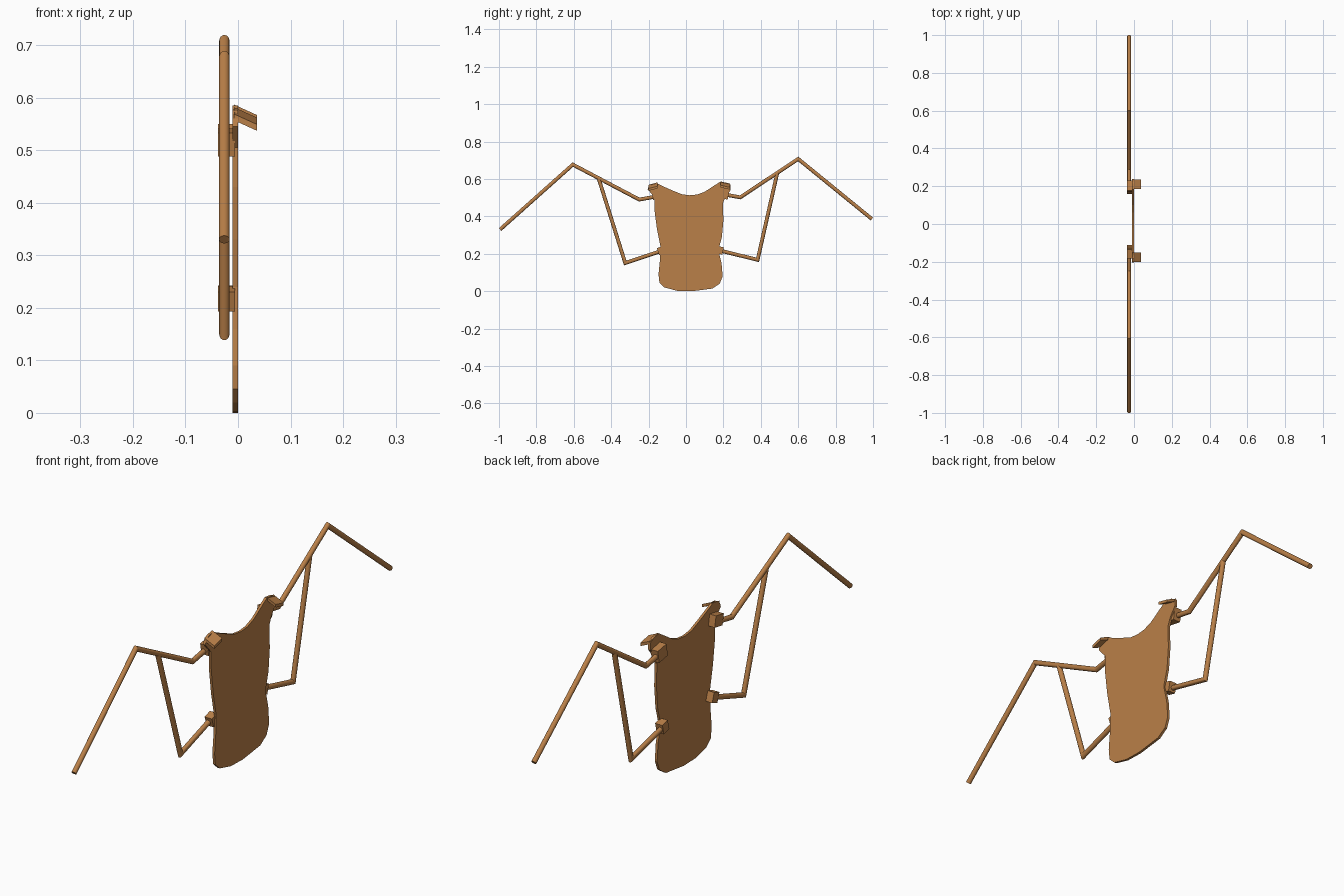
import bpy, bmesh, math
from mathutils import Vector

cube = bpy.data.objects.get("Cube")
if cube:
    bpy.data.objects.remove(cube, do_unlink=True)

# One warm wood colour for the whole frame
wood = bpy.data.materials.new("warm_wood")
wood.use_nodes = True
COLOUR = (0.49, 0.215, 0.065, 1)
wood.diffuse_color = COLOUR
wood.node_tree.nodes["Principled BSDF"].inputs["Base Color"].default_value = COLOUR

ROD_X, ROD_R, SIDES = -0.026, 0.01, 16


def finish(name, bm, smooth=False):
    bmesh.ops.recalc_face_normals(bm, faces=bm.faces)
    mesh = bpy.data.meshes.new(name)
    bm.to_mesh(mesh)
    bm.free()
    mesh.materials.append(wood)
    obj = bpy.data.objects.new(name, mesh)
    bpy.context.collection.objects.link(obj)
    if smooth:
        bpy.ops.object.select_all(action='DESELECT')
        obj.select_set(True)
        bpy.context.view_layer.objects.active = obj
        bpy.ops.object.shade_smooth_by_angle(angle=math.radians(30))
    return obj


def prism(name, outline, x0, x1, drop=0):
    """Extrude a (y, z) outline along x, optionally sinking as it goes."""
    bm = bmesh.new()
    face = bm.faces.new([bm.verts.new((x0, y, z)) for y, z in outline])
    out = bmesh.ops.extrude_face_region(bm, geom=[face])
    moved = [v for v in out["geom"] if isinstance(v, bmesh.types.BMVert)]
    bmesh.ops.translate(bm, verts=moved, vec=(x1 - x0, 0, -drop))
    return finish(name, bm)


def rod(name, path):
    """Round rod with mitred corners along (y, z) points."""
    pts = [Vector((ROD_X, y, z)) for y, z in path]
    bm = bmesh.new()
    rings = []
    for i, p in enumerate(pts):
        a = (p - pts[i - 1]).normalized() if i else None
        b = (pts[i + 1] - p).normalized() if i + 1 < len(pts) else None
        a, b = a or b, b or a
        t = (a + b).normalized()
        side = Vector((0, -t.z, t.y)) / t.dot(a)
        ring = []
        for k in range(SIDES):
            ang = math.tau * k / SIDES
            offset = Vector((math.cos(ang), 0, 0)) + side * math.sin(ang)
            ring.append(bm.verts.new(p + offset * ROD_R))
        rings.append(ring)
    for r, s in zip(rings, rings[1:]):
        for k in range(SIDES):
            n = (k + 1) % SIDES
            bm.faces.new((r[k], r[n], s[n], s[k]))
    bm.faces.new(rings[0])
    bm.faces.new(rings[-1])
    return finish(name, bm, True)


def block(name, y, z, w, h, tilt):
    """Mounting block behind the panel, turned to follow its rod."""
    c, s = math.cos(tilt), math.sin(tilt)
    corners = [(-w, -h), (w, -h), (w, h), (-w, h)]
    prism(name, [(y + (u * c - v * s) / 2, z + (u * s + v * c) / 2)
                 for u, v in corners], -0.038, -0.006)


# Body panel
prism("body_panel", [
    (0.02, 0.513), (-0.02, 0.518), (-0.075, 0.54), (-0.12, 0.56),
    (-0.155, 0.577), (-0.18, 0.575), (-0.2, 0.56), (-0.205, 0.545),
    (-0.17, 0.505), (-0.168, 0.43), (-0.155, 0.33), (-0.137, 0.24),
    (-0.14, 0.16), (-0.147, 0.09), (-0.142, 0.045), (-0.115, 0.02),
    (-0.045, 0.002), (0.03, 0), (0.14, 0.014), (0.18, 0.04),
    (0.196, 0.08), (0.19, 0.15), (0.173, 0.22), (0.192, 0.29),
    (0.2, 0.38), (0.197, 0.47), (0.212, 0.505), (0.238, 0.54),
    (0.237, 0.57), (0.215, 0.581), (0.182, 0.585), (0.14, 0.558),
    (0.1, 0.532), (0.06, 0.517)], -0.01, 0)

# Wing rods and their struts
rod("rear_wing_rod", [(0.19, 0.52), (0.29, 0.502), (0.6, 0.707), (0.994, 0.386)])
rod("rear_strut", [(0.17, 0.22), (0.383, 0.168), (0.488, 0.632)])
rod("front_wing_rod", [(-0.15, 0.508), (-0.25, 0.49), (-0.605, 0.677), (-0.994, 0.33)])
rod("front_strut", [(-0.13, 0.216), (-0.325, 0.151), (-0.468, 0.606)])

# Mounting blocks
block("rear_upper_block", 0.2, 0.52, 0.055, 0.05, -0.18)
block("front_upper_block", -0.155, 0.515, 0.05, 0.045, 0.18)
block("rear_lower_block", 0.181, 0.219, 0.035, 0.04, -0.24)
block("front_lower_block", -0.133, 0.217, 0.035, 0.04, 0.32)

# Shoulder tabs, bent over the panel's top corners
for name, (ya, za), (yb, zb) in (
        ("rear_tab", (0.185, 0.587), (0.236, 0.575)),
        ("front_tab", (-0.152, 0.582), (-0.2, 0.569))):
    t = 0.012
    prism(name, [(ya, za), (yb, zb), (yb, zb - t), (ya, za - t)], -0.008, 0.036, 0.02)
